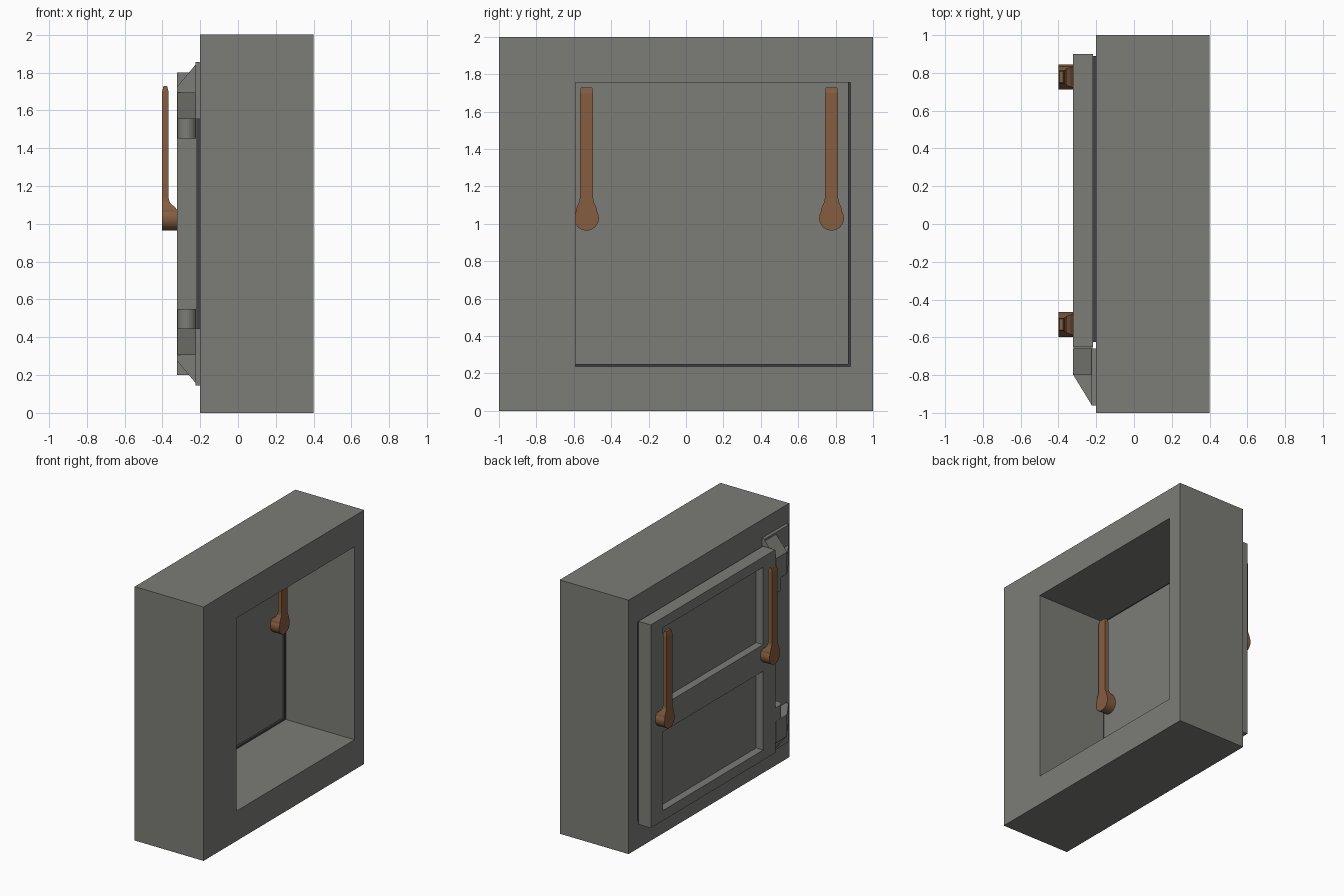
import bpy, bmesh, math

if "Cube" in bpy.data.objects:
    bpy.data.objects.remove(bpy.data.objects["Cube"])


def material(name, rgb):
    m = bpy.data.materials.new(name)
    m.diffuse_color = (*rgb, 1)
    m.use_nodes = True
    m.node_tree.nodes["Principled BSDF"].inputs["Base Color"].default_value = m.diffuse_color
    return m


GREY = material("painted_metal", (0.20, 0.203, 0.185))
BROWN = material("handle_brown", (0.235, 0.11, 0.053))
DARK = material("rubber_dark", (0.055, 0.055, 0.06))


def finish(name, bm, mat):
    bmesh.ops.recalc_face_normals(bm, faces=bm.faces)
    me = bpy.data.meshes.new(name)
    bm.to_mesh(me)
    bm.free()
    me.materials.append(mat)
    ob = bpy.data.objects.new(name, me)
    bpy.context.collection.objects.link(ob)
    return ob


def loft(name, rings, mat=GREY):
    bm = bmesh.new()
    loops = [[bm.verts.new(p) for p in r] for r in rings]
    n = len(loops[0])
    for a, b in zip(loops, loops[1:]):
        for i in range(n):
            j = (i + 1) % n
            bm.faces.new((a[i], a[j], b[j], b[i]))
    bm.faces.new(loops[0])
    bm.faces.new(loops[-1])
    return finish(name, bm, mat)


def box(name, x, y, z, mat=GREY):
    ring = lambda h: [(x[0], y[0], h), (x[1], y[0], h), (x[1], y[1], h), (x[0], y[1], h)]
    return loft(name, [ring(z[0]), ring(z[1])], mat)


def cut(ob, *cutters):
    for c in cutters:
        c.hide_render = True
        c.data.materials.clear()
        c.data.materials.append(ob.data.materials[0])
        mod = ob.modifiers.new("cut", 'BOOLEAN')
        mod.operation, mod.solver, mod.object = 'DIFFERENCE', 'EXACT', c
        bpy.context.view_layer.objects.active = ob
        bpy.ops.object.modifier_apply(modifier=mod.name)
        bpy.data.objects.remove(c)


# Thick surround with a through opening
frame = box("surround", (-0.2, 0.4), (-1, 1), (0, 2))
cut(frame, box("opening", (-0.5, 0.7), (-0.592, 0.88), (0.236, 1.756)))

# Rubber seal between surround and door
seal = box("seal", (-0.216, -0.2), (-0.625, 0.89), (0.222, 1.785), DARK)
cut(seal, box("seal_hole", (-0.5, 0.1), (-0.597, 0.866), (0.25, 1.76)))

# Door leaf with two recessed panels on the outside
door = box("door", (-0.323, -0.216), (-0.65, 0.9), (0.2, 1.8))
cut(door, *[box("panel", (-0.5, -0.262), (-0.5, 0.75), z)
            for z in ((0.28, 0.9), (1.11, 1.72))])


# Hinges: mirrored about mid height
def hinge(label, s):
    Z = lambda z: 1 + s * (z - 1)
    box(label + "_hinge_plate", (-0.226, -0.2), (-0.96, -0.66), (Z(1.555), Z(1.855)))
    side = [(-0.226, 1.555), (-0.322, 1.555), (-0.322, 1.725), (-0.226, 1.84)]
    loft(label + "_hinge_vertical_wedge",
         [[(x, y, Z(z)) for x, z in side] for y in (-0.8, -0.66)])
    plan = [(-0.226, -0.66), (-0.321, -0.66), (-0.321, -0.8), (-0.226, -0.955)]
    loft(label + "_hinge_side_wedge",
         [[(x, y, Z(z)) for x, y in plan] for z in (1.555, 1.695)])
    # rounded knuckle carried by the door
    arc = [(-0.271 - 0.05 * math.cos(math.pi * i / 12),
            -0.71 - 0.05 * math.sin(math.pi * i / 12)) for i in range(13)]
    knuckle = [(-0.321, -0.65)] + arc + [(-0.221, -0.65)]
    loft(label + "_hinge_knuckle",
         [[(x, y, Z(z)) for x, y in knuckle] for z in (1.45, 1.555)])


hinge("upper", 1)
hinge("lower", -1)


# Lever handles: round hub blending into a thin bar
def handle(name, yc, face, s):
    secs = []   # z, half width, near and far distance from door face
    for i in range(12):
        a = math.radians(-80 + 10 * i)
        secs.append((1.03 + 0.066 * math.sin(a), 0.066 * math.cos(a), 0, 0.078))
    secs += [(1.075, 0.056, 0, 0.078), (1.09, 0.051, 0.012, 0.078),
             (1.105, 0.045, 0.032, 0.078), (1.12, 0.038, 0.04, 0.078),
             (1.14, 0.035, 0.045, 0.078), (1.70, 0.035, 0.045, 0.078),
             (1.73, 0.03, 0.052, 0.071)]
    loft(name, [[(face + s * n, yc - w, z), (face + s * f, yc - w, z),
                 (face + s * f, yc + w, z), (face + s * n, yc + w, z)]
                for z, w, n, f in secs], BROWN)


for tag, yc in (("hinge_side", -0.532), ("latch_side", 0.778)):
    handle("outer_handle_" + tag, yc, -0.323, -1)
    handle("inner_handle_" + tag, yc, -0.218, 1)
